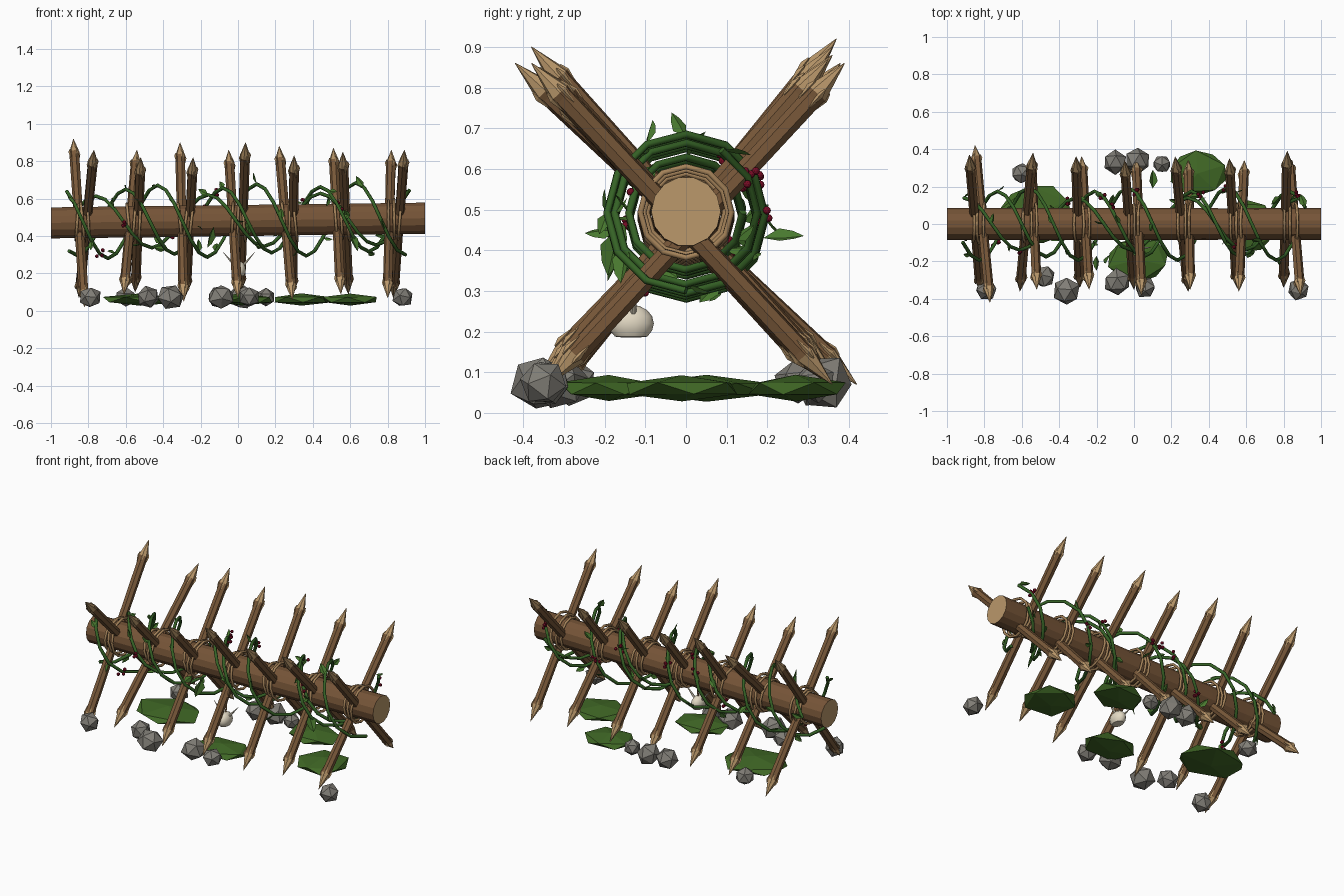
import bpy, bmesh, math, random
from mathutils import Vector, Matrix

random.seed(11)
if "Cube" in bpy.data.objects:
    bpy.data.objects.remove(bpy.data.objects["Cube"])


def material(name, r, g, b):
    col = [(c / 255) ** 2.2 for c in (r, g, b)] + [1]
    m = bpy.data.materials.new(name)
    m.use_nodes = True
    m.diffuse_color = col
    m.node_tree.nodes["Principled BSDF"].inputs["Base Color"].default_value = col
    return m


bark = material("log bark", 117, 85, 58)
stake_wood = material("stake wood", 120, 89, 60)
cut_wood = material("cut wood", 184, 150, 106)
rope_mat = material("rope", 164, 130, 90)
vine_green = material("vine green", 56, 98, 42)
leaf_green = material("leaf green", 74, 120, 50)
moss_green = material("moss green", 66, 104, 42)
stone_grey = material("stone grey", 128, 125, 118)
berry_red = material("berry red", 120, 20, 42)
bone = material("bone", 226, 216, 194)


def finish(name, bm, *mats):
    bmesh.ops.recalc_face_normals(bm, faces=bm.faces[:])
    mesh = bpy.data.meshes.new(name)
    bm.to_mesh(mesh)
    bm.free()
    for m in mats:
        mesh.materials.append(m)
    ob = bpy.data.objects.new(name, mesh)
    bpy.context.collection.objects.link(ob)
    return ob


def aim(p, d):
    """Matrix placing local +z along d at p."""
    return Matrix.Translation(p) @ Vector(d).to_track_quat('Z', 'Y').to_matrix().to_4x4()


def lathe(bm, matrix, profile, sides):
    """Revolve (radius, height) pairs about z; return the rows of faces."""
    rings = [[bm.verts.new(matrix @ Vector((r * math.cos(a), r * math.sin(a), h)))
              for a in (math.tau * i / sides for i in range(sides))] for r, h in profile]
    rows = []
    for lo, hi in zip(rings, rings[1:]):
        rows.append([bm.faces.new((lo[i], lo[i - 1], hi[i - 1], hi[i])) for i in range(sides)])
    rows.append([bm.faces.new(rings[0]), bm.faces.new(rings[-1])])
    return rows


def axis(x):
    """Centre of the slightly sloping log."""
    return Vector((x, 0, 0.483 + 0.0125 * x))


def tube(name, points, radius, mat, cyclic=False):
    cu = bpy.data.curves.new(name, 'CURVE')
    cu.dimensions = '3D'
    cu.bevel_depth, cu.bevel_resolution = radius, 1
    cu.use_fill_caps = True
    sp = cu.splines.new('POLY')
    sp.points.add(len(points) - 1)
    for p, co in zip(sp.points, points):
        p.co = (*co, 1)
    sp.use_cyclic_u = cyclic
    cu.materials.append(mat)
    ob = bpy.data.objects.new(name, cu)
    bpy.context.collection.objects.link(ob)
    bpy.ops.object.select_all(action='DESELECT')
    ob.select_set(True)
    bpy.context.view_layer.objects.active = ob
    bpy.ops.object.convert(target='MESH')


# Main log with pale sawn ends
bm = bmesh.new()
profile = [(0.085 * random.uniform(0.98, 1.02), -1 + 2 * i / 8) for i in range(9)]
for f in lathe(bm, aim(axis(0), (1, 0, 0.0125)), profile, 14)[-1]:
    f.material_index = 1
finish("main_log", bm, bark, cut_wood)


# Crossed stakes with whittled points
def stake(name, low, high, radius=0.027, tip=0.1, sides=7):
    low, high = Vector(low), Vector(high)
    length = (high - low).length
    m = aim(low, high - low)
    bm = bmesh.new()
    rows = lathe(bm, m, [(0.001, 0), (radius * 1.08, tip), (radius, tip + 0.015),
                         (radius * 0.95, length / 2), (radius, length - tip - 0.015),
                         (radius * 1.08, length - tip), (0.001, length)], sides)
    for f in rows[0] + rows[5] + rows[6]:
        f.material_index = 1
    # shaved slivers running back down the shaft
    for end, sign in ((tip, 1), (length - tip, -1)):
        for k in range(4):
            a = math.tau * k / 4 + 0.4
            r = radius * 0.95
            p = m @ Vector((r * math.cos(a), r * math.sin(a), end - sign * 0.02))
            for row in lathe(bm, aim(p, sign * (high - low)),
                             [(0.002, 0), (0.009, 0.02), (0.001, 0.06)], 4):
                for f in row:
                    f.material_index = 1
    finish(name, bm, stake_wood, cut_wood)


rear_leaning = [(-.82, -.36, .02, -.88, .37, .92), (-.61, -.36, .09, -.54, .38, .86),
                (-.29, -.34, .05, -.31, .36, .90), (0, -.35, .07, -.05, .34, .86),
                (.29, -.36, .06, .22, .36, .88), (.55, -.34, .09, .51, .35, .87),
                (.80, -.34, .07, .82, .39, .86)]
front_leaning = [(-.85, .42, .07, -.77, -.42, .86), (-.55, .36, .10, -.52, -.35, .82),
                 (-.28, .36, .08, -.24, -.35, .82), (.01, .35, .09, .04, -.38, .90),
                 (.29, .34, .08, .30, -.35, .83), (.59, .34, .09, .56, -.36, .85),
                 (.83, .36, .07, .89, -.38, .86)]
for label, group in (("rear_leaning_stake", rear_leaning), ("front_leaning_stake", front_leaning)):
    for s in group:
        stake(label, s[:3], s[3:])

# Rope lashings round the log at every crossing
for s, t in zip(rear_leaning, front_leaning):
    middle = (s[0] + s[3] + t[0] + t[3]) / 4
    for k in range(3):
        c = axis(middle + (k - 1) * 0.03)
        r, lean = 0.096 + 0.008 * k, random.uniform(-0.12, 0.12)
        tube("rope_lashing", [c + Vector((r * lean * math.cos(a), r * math.sin(a), r * math.cos(a)))
                              for a in (math.tau * i / 12 for i in range(12))], 0.008, rope_mat, True)

# Leaves and berries each share one mesh
leaves, berries = bmesh.new(), bmesh.new()


def leaf(p, d, size):
    m = aim(p, d) @ Matrix.Rotation(random.uniform(0, math.tau), 4, 'Z')
    v = [leaves.verts.new(m @ (Vector(c) * size)) for c in
         ((0, 0, 0), (-.27, .08, .4), (-.17, .05, .75), (0, 0, 1),
          (.17, .05, .75), (.27, .08, .4), (0, -.03, .5))]
    leaves.faces.new((v[0], v[1], v[2], v[3], v[6]))
    leaves.faces.new((v[0], v[6], v[3], v[4], v[5]))


# Vines spiralling along the log, twelve straight pieces to a turn
vine_points = []
for peak, pitch, radius in ((-0.6, 0.52, 0.175), (-0.43, 0.53, 0.194), (-0.76, 0.6, 0.14)):
    points = []
    first, last = (math.ceil((x - peak) / pitch * 12) for x in (-0.93, 0.93))
    for i in range(first, last):
        x = peak + i * pitch / 12
        t = math.tau * i / 12
        out = Vector((0, -math.sin(t), math.cos(t)))
        p = axis(x) + out * radius
        points.append(p)
        along = Vector((0.5, -math.cos(t), -math.sin(t)))
        if i % 5 in (0, 2):
            wild = Vector([random.uniform(-.6, .6) for _ in range(3)])
            leaf(p, out * 0.15 + along * random.choice((-.6, .6)) + wild, random.uniform(0.05, 0.08))
    tube("vine", points, 0.0098, vine_green)
    vine_points += points

# Berry clusters sit on the nearest vine
for spot in ((-.08, .1, .66), (-.66, -.13, .47), (-.68, -.06, .32), (.3, .16, .62), (.5, .17, .52),
             (.1, .17, .48), (-.4, .14, .4), (.48, -.15, .5), (.75, .14, .6), (-.2, .17, .55)):
    p = min(vine_points, key=lambda q: (q - Vector(spot)).length)
    for k in range(4):
        off = Vector([random.uniform(-.02, .02) for _ in range(3)])
        bmesh.ops.create_icosphere(berries, subdivisions=2, radius=0.01,
                                   matrix=Matrix.Translation(p + off))

# A few larger hanging leaves
leaf((-.13, -.17, .45), (-.3, -.2, -1), 0.12)
leaf((.6, -.15, .42), (.4, -.1, -1), 0.11)
leaf((.1, .19, .43), (0, 1, 0.05), 0.1)
leaf((-.2, -.17, .45), (0, -1, -.1), 0.08)
finish("vine_leaves", leaves, leaf_green)
finish("berries", berries, berry_red)


# Rough faceted blobs: ground stones and moss patches
def blob(name, centre, size, mat, turn):
    bm = bmesh.new()
    bmesh.ops.create_icosphere(bm, subdivisions=1, radius=1)
    for v in bm.verts:
        v.co = turn @ v.co * random.uniform(0.96, 1.1)
        v.co = Vector([a * b for a, b in zip(v.co, size)]) + Vector(centre)
    finish(name, bm, mat)


for x, y, r in ((-.79, -.35, .06), (-.36, -.36, .072), (-.48, -.28, .062), (-.09, -.31, .072),
                (.06, -.34, .058), (.88, -.35, .056), (-.60, .27, .056), (-.10, .33, .065),
                (.02, .34, .07), (.15, .32, .05)):
    spin = Matrix.Rotation(random.uniform(0, 6), 3, 'X') @ Matrix.Rotation(random.uniform(0, 6), 3, 'Z')
    blob("stone", (x, y, 0.074), (r, r, r * 0.95), stone_grey, spin)

for x, y, rx, ry in ((.34, .27, .165, .13), (-.52, .05, .215, .18),
                     (.02, -.19, .175, .125), (.60, -.01, .16, .155)):
    blob("moss_patch", (x, y, 0.06), (rx, ry, 0.031), moss_green,
         Matrix.Rotation(random.uniform(0, 6), 3, 'Z'))

# Hanging horned skull
bm = bmesh.new()
bmesh.ops.create_uvsphere(bm, u_segments=14, v_segments=8, radius=1)
for v in bm.verts:
    v.co.z = max(v.co.z, -0.75)
    v.co = Vector((.005 + v.co.x * .038, -.135 + v.co.y * .056, .22 + v.co.z * .046))
skull = finish("skull", bm, bone)
for f in skull.data.polygons:
    f.use_smooth = abs(f.normal.z) < 0.95
for side in (-1, 1):
    bm = bmesh.new()
    lathe(bm, aim((.005 + side * .02, -.13, .24), (side * .7, .05, .8)),
          [(.008, 0), (.006, .04), (.001, .1)], 6)
    finish("left_horn" if side > 0 else "right_horn", bm, bone)
tube("hanging_cord", [Vector((.005, -.13, .25)), Vector((.005, -.12, .33)), Vector((.005, -.08, .42))],
     0.005, rope_mat)
